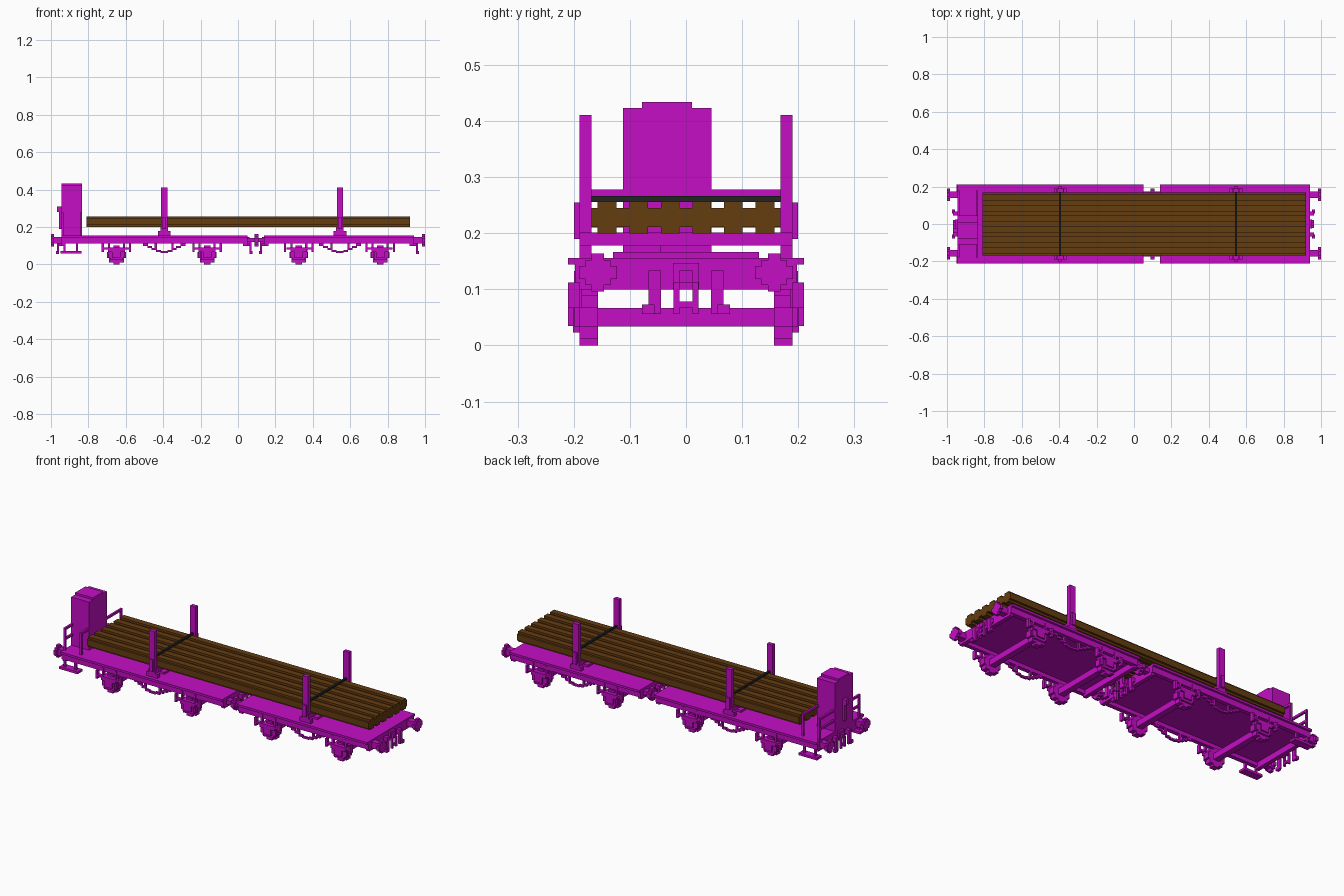
import bpy, bmesh, math
from mathutils import Matrix, Vector

if "Cube" in bpy.data.objects:
    bpy.data.objects.remove(bpy.data.objects["Cube"])

V = 1 / 89  # block size


def material(name, rgb):
    m = bpy.data.materials.new(name)
    m.use_nodes = True
    m.diffuse_color = (*rgb, 1)
    m.node_tree.nodes["Principled BSDF"].inputs["Base Color"].default_value = (*rgb, 1)
    return m


PAINT = material("magenta paint", (0.56, 0.004, 0.56))
WOOD = material("brown wood", (0.13, 0.045, 0.005))
BLACK = material("black strap", (0.017, 0.017, 0.017))


class Part:
    """Collects blocks into one mesh object."""

    def __init__(self, name, mat=PAINT):
        self.name, self.mat, self.bm = name, mat, bmesh.new()

    def box(self, x0, x1, y0, y1, z0, z1):
        c = Vector((x0 + x1, y0 + y1, z0 + z1)) / 2
        size = (x1 - x0, y1 - y0, z1 - z0, 1)
        bmesh.ops.create_cube(self.bm, size=1, matrix=Matrix.Translation(c) @ Matrix.Diagonal(size))

    def pair(self, x0, x1, y0, y1, z0, z1):
        self.box(x0, x1, y0, y1, z0, z1)
        self.box(x0, x1, -y1, -y0, z0, z1)

    def done(self):
        me = bpy.data.meshes.new(self.name)
        self.bm.to_mesh(me)
        self.bm.free()
        me.materials.append(self.mat)
        ob = bpy.data.objects.new(self.name, me)
        bpy.context.collection.objects.link(ob)


def disc_rows(n):
    """Rows of a blocky disc n blocks across: (offset, half width)."""
    rows = []
    for i in range(n):
        d = i - (n - 1) / 2
        w = math.sqrt(max((n / 2) ** 2 - d * d, 0))
        rows.append((d * V, max(1, round(w * 2 - n % 2) // 2 + (n % 2) / 2) * V))
    return rows


WAGONS = {"long": (-0.945, 0.05), "short": (0.14, 0.94)}
AXLES = {"first": -0.65, "second": -0.165, "third": 0.325, "fourth": 0.76}
STAKES = {"rear": -0.395, "front": 0.545}
BUFFER_Y, BUFFER_Z = 0.157, 0.13

# Wagon floors and frames
for name, (a, b) in WAGONS.items():
    p = Part(name + "_deck")
    p.box(a, b, -0.21, 0.21, 0.144, 0.156)
    p.box(a + V, b - V, -0.185, 0.185, 0.133, 0.144)
    p.done()
    p = Part(name + "_frame")
    p.pair(a, b, 0.175, 0.198, 0.112, 0.144)
    for x in (a, b - 2 * V):
        p.box(x, x + 2 * V, -0.19, 0.19, 0.1, 0.15)
    p.done()

# Wheelsets with axle boxes, springs and hangers
for name, x in AXLES.items():
    p = Part(name + "_wheels")
    for d, w in disc_rows(9):
        p.pair(x - w, x + w, 0.157, 0.19, 0.0506 + d - V / 2, 0.0506 + d + V / 2)
    p.box(x - 0.017, x + 0.017, -0.157, 0.157, 0.034, 0.067)
    p.done()
    p = Part(name + "_suspension")
    p.pair(x - 0.023, x + 0.023, 0.19, 0.21, 0.035, 0.08)
    p.pair(x - 0.034, x + 0.034, 0.19, 0.201, 0.023, 0.067)
    p.pair(x - 0.045, x + 0.045, 0.19, 0.21, 0.067, 0.08)
    p.pair(x - 0.067, x + 0.067, 0.19, 0.21, 0.08, 0.09)
    for s in (-1, 1):
        e = x + s * 0.073
        p.pair(e - V / 2, e + V / 2, 0.19, 0.21, 0.067, 0.112)
        g = x + s * 0.04
        p.pair(g - V / 2, g + V / 2, 0.185, 0.2, 0.034, 0.133)
    p.done()

# Underfloor truss rods stepping down to the middle
for name, x in STAKES.items():
    p = Part(name + "_truss_rods")
    for s in (-1, 1):
        for i in range(4):
            e = x + s * (0.1 - i * 0.023)
            z = 0.1 - i * V
            p.pair(e - 0.013, e + 0.013, 0.175, 0.187, z, z + V)
        q = x + s * 0.045
        p.pair(q - V / 2, q + V / 2, 0.175, 0.187, 0.078, 0.112)
    p.pair(x - 0.02, x + 0.02, 0.175, 0.187, 0.062, 0.072)
    p.done()

# Load-bearing bolsters with tall stakes
for name, x in STAKES.items():
    p = Part(name + "_bolster")
    p.box(x - 0.034, x + 0.034, -0.13, 0.13, 0.156, 0.167)
    p.box(x - 0.023, x + 0.023, -0.045, 0.045, 0.167, 0.178)
    p.box(x - 0.02, x + 0.02, -0.19, 0.19, 0.178, 0.201)
    p.pair(x - 0.034, x + 0.034, 0.168, 0.19, 0.156, 0.178)
    p.done()
    p = Part(name + "_stakes")
    p.pair(x - 0.017, x + 0.017, 0.168, 0.19, 0.178, 0.411)
    p.pair(x - V, x + V, 0.19, 0.2, 0.19, 0.255)
    p.done()
    p = Part(name + "_strap", BLACK)
    p.box(x - V / 2, x + V / 2, -0.168, 0.168, 0.256, 0.266)
    p.done()

# Load of six logs with notched corners
for i in range(6):
    y = (i - 2.5) * 5 * V
    h, k = 2.5 * V, 1.5 * V
    p = Part("log_%d" % (i + 1), WOOD)
    p.box(-0.81, 0.92, y - h, y + h, 0.2 + V, 0.2 + 4 * V)
    p.box(-0.81, 0.92, y - k, y + k, 0.2, 0.2 + 5 * V)
    p.done()

# Buffers at the outer ends
for name, s, x in (("rear", -1, -0.945), ("front", 1, 0.94)):
    p = Part(name + "_buffers")
    for d, w in disc_rows(6):
        lo, hi = sorted((s * 0.983, s))
        p.pair(lo, hi, BUFFER_Y - w, BUFFER_Y + w, BUFFER_Z + d - V / 2, BUFFER_Z + d + V / 2)
    lo, hi = sorted((x, s * 0.985))
    p.pair(lo, hi, BUFFER_Y - 0.017, BUFFER_Y + 0.017, 0.113, 0.147)
    p.done()

# Touching buffers and drawbar between the wagons
p = Part("middle_coupling")
for d, w in disc_rows(6):
    p.pair(0.087, 0.109, BUFFER_Y - w, BUFFER_Y + w, BUFFER_Z + d - V / 2, BUFFER_Z + d + V / 2)
p.pair(0.05, 0.14, BUFFER_Y - 0.017, BUFFER_Y + 0.017, 0.119, 0.141)
p.box(0.05, 0.14, -V, V, 0.119, 0.141)
p.done()

# Draw hooks, chain links and brake hoses on every wagon end
for name, x, s in (("rear", -0.945, -1), ("inner_rear", 0.05, 1), ("inner_front", 0.14, -1), ("front", 0.94, 1)):
    def span(a, b):
        return sorted((x + s * a, x + s * b))
    p = Part(name + "_hook_and_hoses")
    p.box(*span(0, V), -0.023, 0.023, 0.1, 0.147)
    p.box(*span(V, 2 * V), -V, V, 0.112, 0.134)
    p.pair(*span(V, 2 * V), V, 2 * V, 0.056, 0.112)
    p.box(*span(V, 2 * V), -2 * V, 2 * V, 0.067, 0.078)
    p.pair(*span(0, 2 * V), 0.045, 0.067, 0.112, 0.134)
    p.pair(*span(V, 2 * V), 0.045, 0.067, 0.056, 0.112)
    p.pair(*span(V, 2.5 * V), 0.056, 0.078, 0.056, 0.073)
    p.done()

# Brakeman's cabin with a stepped roof
p = Part("cabin")
p.box(-0.945, -0.835, -0.112, 0.045, 0.156, 0.423)
p.box(-0.945, -0.835, -0.078, 0.011, 0.423, 0.434)
p.done()
p = Part("cabin_handle")
p.box(-0.956, -0.945, -0.045, -0.022, 0.19, 0.31)
p.box(-0.968, -0.945, -0.045, -0.022, 0.28, 0.31)
p.done()

# Platform railings on both sides of the cabin
p = Part("platform_railings")
for x in (-0.945, -0.846):
    p.pair(x, x + V, 0.168, 0.18, 0.156, 0.278)
    for y0, y1 in ((-0.168, -0.112), (0.045, 0.168)):
        p.box(x, x + V, y0, y1, 0.266, 0.278)
p.box(-0.945, -0.934, 0.045, 0.168, 0.21, 0.222)
p.box(-0.945, -0.934, -0.168, -0.112, 0.21, 0.222)
p.done()

# Boarding steps below the platform
p = Part("boarding_steps")
p.pair(-0.95, -0.838, 0.168, 0.21, 0.06, 0.073)
for x in (-0.934, -0.867):
    p.pair(x, x + V, 0.185, 0.197, 0.073, 0.144)
p.done()
